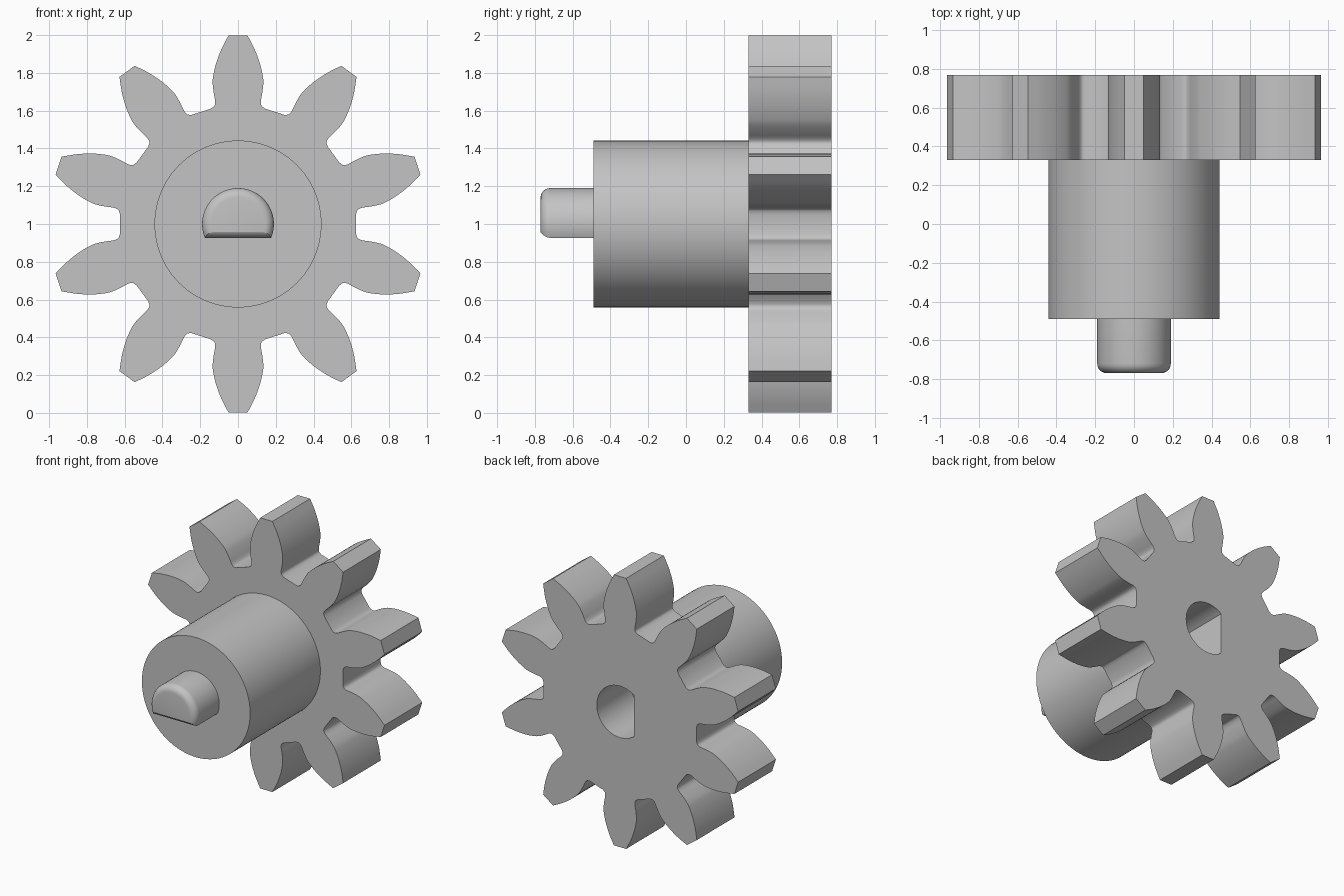
import bpy, bmesh
from math import sin, cos, pi, radians, acos
from mathutils import Vector

if "Cube" in bpy.data.objects:
    bpy.data.objects.remove(bpy.data.objects["Cube"], do_unlink=True)

AXIS_Z = 1.0
TEETH = 10
PIN_R = 0.19

grey = bpy.data.materials.new("light_grey")
grey.use_nodes = True
colour = (0.55, 0.55, 0.55, 1)
grey.diffuse_color = colour
grey.node_tree.nodes["Principled BSDF"].inputs["Base Color"].default_value = colour


def prism(name, outline, y0, y1, round_front=0.0):
    """Extrude an (x, z) outline from y0 (front) to y1 (back)."""
    bm = bmesh.new()
    front = bm.faces.new([bm.verts.new((x, y0, z + AXIS_Z)) for x, z in outline])
    ext = bmesh.ops.extrude_face_region(bm, geom=[front], use_keep_orig=True)
    moved = [v for v in ext["geom"] if isinstance(v, bmesh.types.BMVert)]
    bmesh.ops.translate(bm, verts=moved, vec=(0, y1 - y0, 0))
    bmesh.ops.recalc_face_normals(bm, faces=bm.faces)
    if round_front:
        rim = [e for e in bm.edges if all(abs(v.co.y - y0) < 1e-5 for v in e.verts)]
        bmesh.ops.bevel(bm, geom=rim, offset=round_front, segments=6,
                        profile=0.5, affect='EDGES', clamp_overlap=False)
    mesh = bpy.data.meshes.new(name)
    bm.to_mesh(mesh)
    bm.free()
    mesh.materials.append(grey)
    obj = bpy.data.objects.new(name, mesh)
    bpy.context.collection.objects.link(obj)
    return obj


def arc(radius, start, end, steps):
    return [(radius * cos(start + (end - start) * i / steps),
             radius * sin(start + (end - start) * i / steps)) for i in range(steps + 1)]


def d_outline(radius, flat, facing):
    """Circle cut by a flat at the given distance, facing the given angle."""
    half = acos(flat / radius)
    return arc(radius, facing + half, facing + 2 * pi - half, 48)


def smooth_path(points, steps=4):
    """Catmull-Rom curve through the points."""
    p = [Vector(q) for q in points]
    p = [2 * p[0] - p[1]] + p + [2 * p[-1] - p[-2]]
    out = []
    for a, b, c, d in zip(p, p[1:], p[2:], p[3:]):
        for i in range(steps):
            t = i / steps
            out.append(0.5 * (2 * b + (c - a) * t + (2 * a - 5 * b + 4 * c - d) * t ** 2
                              + (3 * b - a - 3 * c + d) * t ** 3))
    return out + [p[-2]]


# Gear: one tooth flank (half width, radius), mirrored and repeated
flank = smooth_path([(0.05, 0.999), (0.088, 0.925), (0.116, 0.85), (0.132, 0.78),
                     (0.134, 0.74), (0.128, 0.69), (0.121, 0.65), (0.125, 0.626),
                     (0.143, 0.611)])
tooth = [(-w, r) for w, r in reversed(flank)] + [(w, r) for w, r in flank]
gear_outline = []
for i in range(TEETH):
    a = 2 * pi * i / TEETH
    gear_outline += [(w * cos(a) + r * sin(a), r * cos(a) - w * sin(a)) for w, r in tooth]
gear = prism("gear", gear_outline, 0.33, 0.77)

# D-shaped socket cut into the back of the gear
cutter = prism("socket_cutter", d_outline(PIN_R, 0.115, pi), 0.37, 0.9)
cutter.hide_render = True
cut = gear.modifiers.new("socket", 'BOOLEAN')
cut.operation = 'DIFFERENCE'
cut.solver = 'EXACT'
cut.object = cutter
bpy.context.view_layer.objects.active = gear
bpy.ops.object.modifier_apply(modifier=cut.name)
bpy.data.objects.remove(cutter, do_unlink=True)

# Hub and D-shaped pin
hub = prism("hub", arc(0.442, 0, 2 * pi, 96)[:-1], -0.49, 0.35)
pin = prism("pin", d_outline(PIN_R, 0.073, -pi / 2), -0.77, -0.46, round_front=0.05)

# Smooth curved walls, sharp edges kept
bpy.ops.object.select_all(action='DESELECT')
for obj in (gear, hub, pin):
    obj.select_set(True)
bpy.context.view_layer.objects.active = gear
bpy.ops.object.shade_smooth_by_angle(angle=radians(30))
